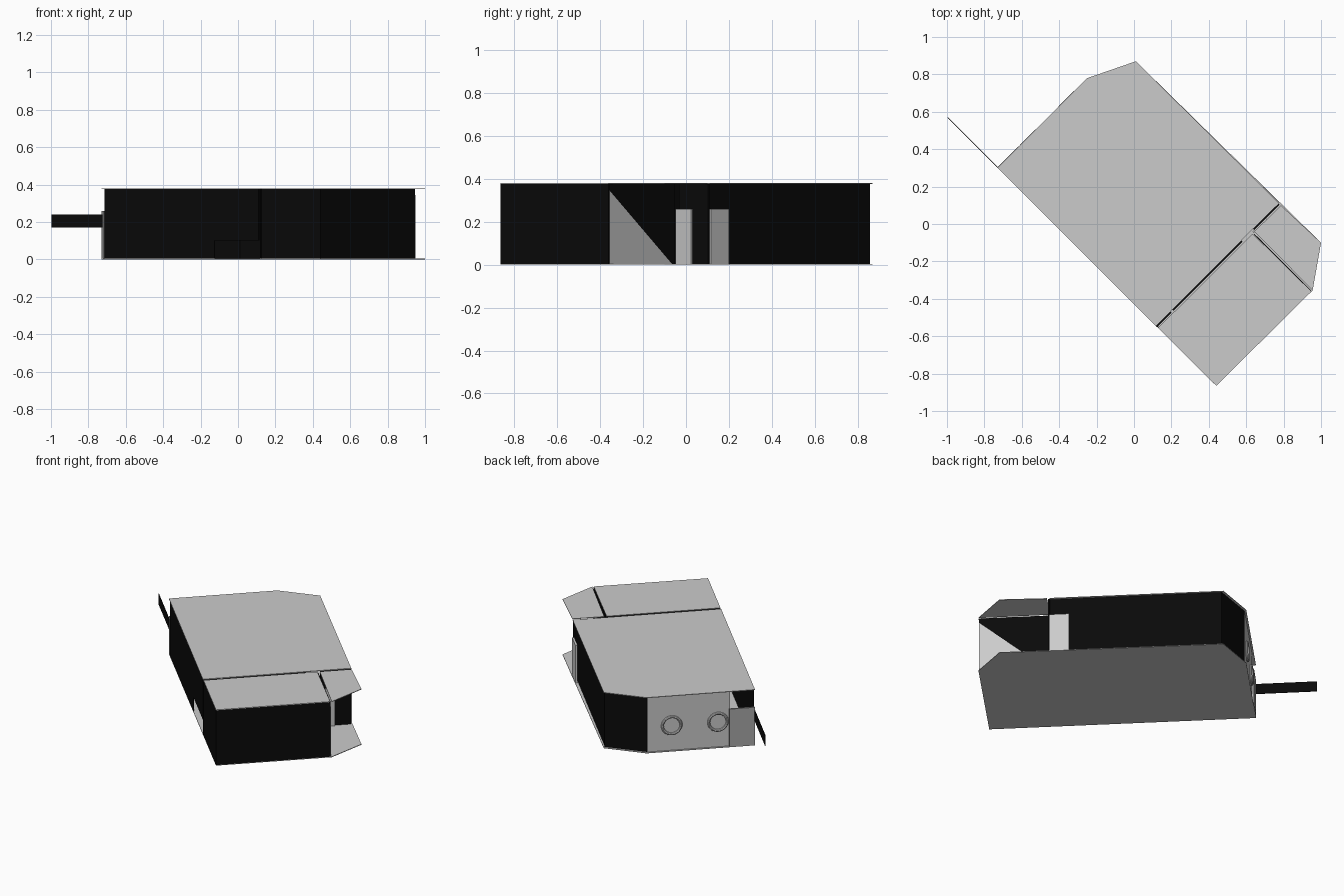
import bpy, bmesh, math
from mathutils import Vector

cube = bpy.data.objects.get("Cube")
if cube:
    bpy.data.objects.remove(cube)


def material(name, value):
    m = bpy.data.materials.new(name)
    m.use_nodes = True
    m.diffuse_color = (value, value, value, 1)
    m.node_tree.nodes["Principled BSDF"].inputs["Base Color"].default_value = (value, value, value, 1)
    return m


GRAY = material("light gray", 0.6)
MID = material("middle gray", 0.4)
BLACK = material("black", 0.003)
TOP = 0.38
THIN = 0.004


def prism(name, points, offset, mat):
    """Extrude a flat polygon by an offset vector."""
    bm = bmesh.new()
    face = bm.faces.new([bm.verts.new(p) for p in points])
    moved = bmesh.ops.extrude_face_region(bm, geom=[face])["geom"]
    bmesh.ops.translate(bm, vec=offset, verts=[g for g in moved if isinstance(g, bmesh.types.BMVert)])
    bmesh.ops.recalc_face_normals(bm, faces=bm.faces)
    mesh = bpy.data.meshes.new(name)
    bm.to_mesh(mesh)
    bm.free()
    mesh.materials.append(mat)
    ob = bpy.data.objects.new(name, mesh)
    bpy.context.collection.objects.link(ob)
    return ob


def slab(name, plan, z, mat):
    return prism(name, [(x, y, z) for x, y in plan], Vector((0, 0, THIN)), mat)


def wall(name, start, end, mat, profile=None, z0=THIN, z1=TOP - THIN, thick=THIN, shift=0.0):
    """Upright sheet from start to end; profile is (distance, height); shift moves it outward."""
    a, b = Vector((*start, 0)), Vector((*end, 0))
    along = (b - a).normalized()
    out = Vector((along.y, -along.x, 0))
    length = (b - a).length
    profile = profile or [(0, z0), (length, z0), (length, z1), (0, z1)]
    pts = [a + along * s + out * shift + Vector((0, 0, z)) for s, z in profile]
    return prism(name, pts, out * thick, mat)


# plan corners, counterclockwise
west, south, east = (-0.73, 0.30), (0.44, -0.865), (0.955, -0.355)
porch, north, north_west = (1.0, -0.10), (0.01, 0.87), (-0.25, 0.78)

# floor and roof panels
slab("floor", [west, south, east, porch, north, north_west], 0, GRAY)
slab("main_roof", [west, (0.117, -0.545), (0.775, 0.112), north, north_west], TOP - THIN, GRAY)
slab("end_roof", [(0.129, -0.555), south, (0.948, -0.362), (0.634, -0.052)], TOP - THIN, GRAY)
slab("porch_roof", [(0.644, -0.04), east, porch, (0.785, 0.1)], TOP - THIN, GRAY)

# long wall with a low opening, and its end section
s0, s1, low = 0.83, 1.185, 0.10
wall("long_wall", (-0.714, 0.286), south, BLACK,
     [(0, THIN), (s0, THIN), (s0, low), (s1 - 0.02, low), (s1 - 0.02, TOP - THIN), (0, TOP - THIN)],
     shift=-THIN)
wall("long_wall_end", (0.125, -0.55), south, BLACK, shift=-THIN)
wall("end_wall", south, (0.947, -0.36), BLACK, shift=-THIN)

# porch wall, with a pale triangular lower half
wall("porch_wall", (0.944, -0.36), (0.64, -0.056), BLACK)
wall("porch_wall_triangle", (0.944, -0.36), (0.64, -0.056), GRAY,
     [(0, THIN), (0.41, THIN), (0, 0.345)], thick=0.002, shift=THIN)

# partition under the roof gap, in sections
for i, (x0, x1) in enumerate([(0.12, 0.197), (0.208, 0.577), (0.64, 0.775)]):
    wall(f"partition_{i + 1}", (x0, x0 - 0.668), (x1, x1 - 0.668), BLACK, thick=0.01, shift=-0.005)
wall("partition_door", (0.63, -0.038), (0.702, 0.034), GRAY, z1=0.26, thick=0.01, shift=0.005)

# opposite long wall, its door and the chamfered corner wall
wall("back_long_wall", (0.765, 0.095), (0.01, 0.85), BLACK)
wall("side_door", (0.772, 0.112), (0.688, 0.196), GRAY, z1=0.26, thick=0.014, shift=-0.008)
wall("corner_wall", north, north_west, BLACK, shift=-0.018)

# pale wall with two round rings, and a half-height door beside it
wall("ring_wall", (-0.243, 0.765), (-0.61, 0.398), GRAY)
wall("half_door", (-0.61, 0.406), (-0.722, 0.294), MID, z1=0.26, thick=0.012)
for i, x in enumerate((-0.355, -0.56)):
    bpy.ops.mesh.primitive_torus_add(
        location=(x - 0.002, x + 1.018, 0.175), rotation=(math.pi / 2, 0, math.pi / 4),
        major_segments=32, minor_segments=8, major_radius=0.058, minor_radius=0.009)
    ring = bpy.context.object
    ring.name = f"ring_{i + 1}"
    ring.data.materials.append(GRAY)
    bpy.ops.object.shade_smooth_by_angle()

# narrow upright strip reaching out from the corner
wall("outer_strip", (-0.998, 0.568), (-0.725, 0.295), BLACK, z0=0.17, z1=0.24, shift=-THIN)
